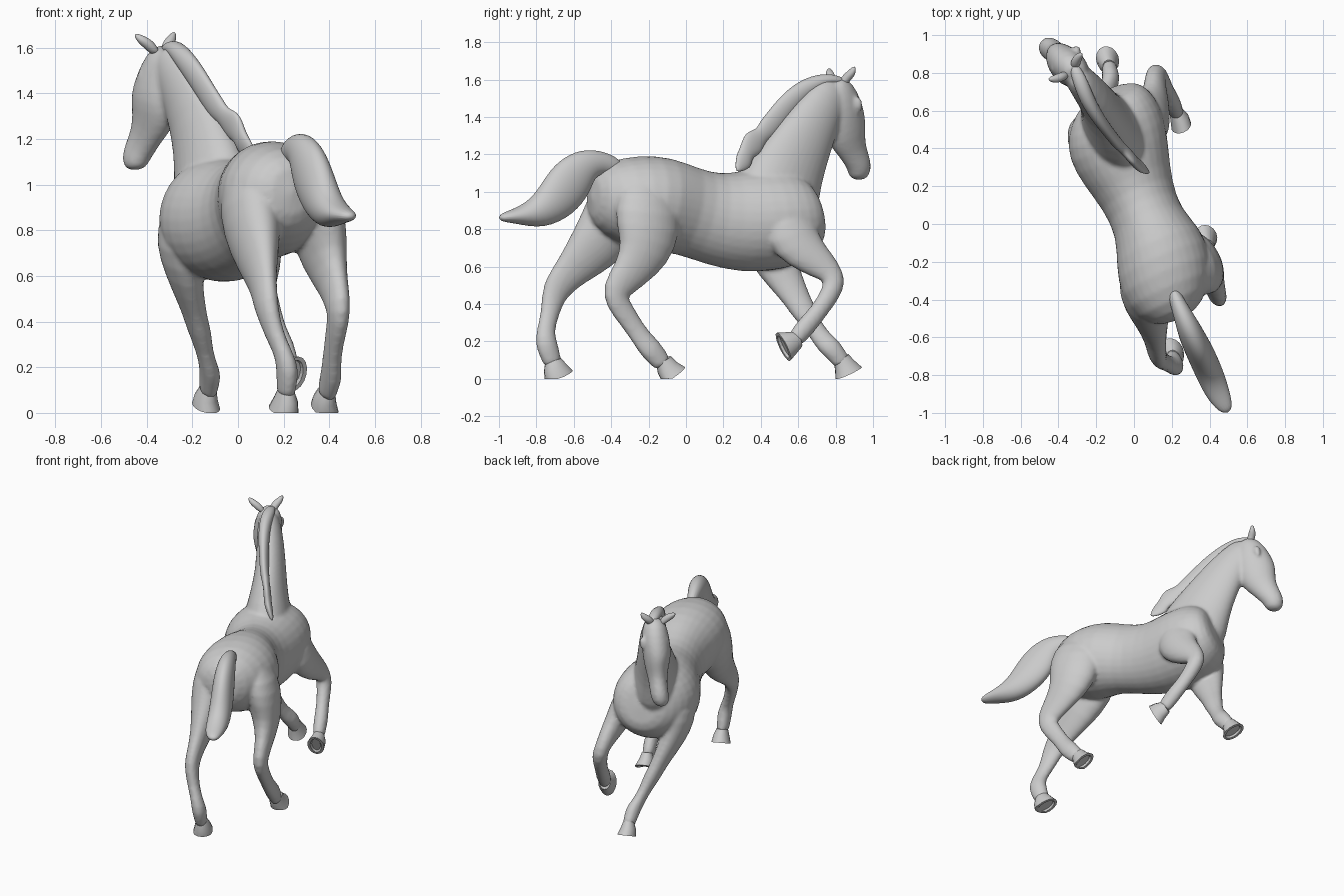
import bpy, bmesh, math
from mathutils import Vector

if "Cube" in bpy.data.objects:
    bpy.data.objects.remove(bpy.data.objects["Cube"], do_unlink=True)

SIDES = 16

# One plain coat colour for the whole animal
coat = bpy.data.materials.new("coat_grey")
coat.use_nodes = True
coat.diffuse_color = (0.6, 0.6, 0.6, 1)
for node in coat.node_tree.nodes:
    if node.type == "BSDF_PRINCIPLED":
        node.inputs["Base Color"].default_value = coat.diffuse_color
        node.inputs["Roughness"].default_value = 0.8


def loft(bm, heading, stations):
    """Closed tube through stations (x, y, z, half width, half depth), in hundredths."""
    angle = math.radians(heading)
    side = Vector((math.cos(angle), math.sin(angle), 0))
    centres = [Vector(station[:3]) / 100 for station in stations]
    rings = []
    for index, station in enumerate(stations):
        before = centres[max(index - 1, 0)]
        after = centres[min(index + 1, len(centres) - 1)]
        depth_axis = side.cross(after - before).normalized()
        half_width, half_depth = station[3] / 100, station[4] / 100
        ring = []
        for step in range(SIDES):
            turn = math.tau * step / SIDES
            offset = side * half_width * math.cos(turn) + depth_axis * half_depth * math.sin(turn)
            ring.append(bm.verts.new(centres[index] + offset))
        rings.append(ring)
    faces = []
    for lower, upper in zip(rings, rings[1:]):
        for step in range(SIDES):
            following = (step + 1) % SIDES
            faces.append(bm.faces.new((lower[step], lower[following], upper[following], upper[step])))
    for face in faces:
        face.smooth = True
    start_cap = bm.faces.new(rings[0])
    end_cap = bm.faces.new(rings[-1])
    return start_cap, end_cap


def finish(bm, name):
    """Turn a bmesh into a named, coloured object."""
    bmesh.ops.recalc_face_normals(bm, faces=bm.faces[:])
    mesh = bpy.data.meshes.new(name)
    bm.to_mesh(mesh)
    bm.free()
    mesh.materials.append(coat)
    thing = bpy.data.objects.new(name, mesh)
    bpy.context.scene.collection.objects.link(thing)
    return thing


def soft_part(name, heading, stations):
    """Separate smooth part with rounded ends."""
    bm = bmesh.new()
    for cap in loft(bm, heading, stations):
        cap.smooth = True
    thing = finish(bm, name)
    rounding = thing.modifiers.new("rounding", "SUBSURF")
    rounding.levels = rounding.render_levels = 2


def hoof(name, heading, stations):
    """Flared hoof with a crisp rim and a recessed sole."""
    bm = bmesh.new()
    sole = loft(bm, heading, stations)[1]
    bmesh.ops.recalc_face_normals(bm, faces=bm.faces[:])
    bmesh.ops.inset_region(bm, faces=[sole], thickness=0.018, depth=0)
    bmesh.ops.inset_region(bm, faces=[sole], thickness=0.008, depth=-0.012)
    for vert in bm.verts:
        vert.co.z = max(vert.co.z, 0)
    finish(bm, name)


body = bmesh.new()

# Torso, rump to chest
loft(body, 24, [
    (24, -51, 97, 9, 11), (21, -43, 97, 21, 20), (17, -28, 95, 27, 25.5),
    (13, -12, 93, 25, 26.5), (8, 0, 90, 19, 24), (2, 15, 85, 20, 25),
    (-4, 30, 84, 25, 28), (-9, 45, 85, 28.5, 28), (-12, 57, 86, 26, 26),
    (-13, 66, 87, 20, 20), (-13, 70, 88, 12, 13)])

# Neck, withers to poll
loft(body, 28, [
    (-9, 45, 89, 18, 25), (-11, 50, 101, 16, 25), (-14, 55, 113, 12.5, 21.5),
    (-18, 63, 127, 10, 17.5), (-24, 71, 142, 9, 14), (-30, 78, 153, 7.5, 11),
    (-32, 81, 157, 5, 7)])

# Head, poll to muzzle
loft(body, 39, [
    (-30, 79, 160, 5, 5), (-32, 81, 155, 8, 9.5), (-34, 83, 146, 9.5, 12.5),
    (-36, 84, 137, 9.5, 14), (-37, 86, 130, 8, 12.5), (-40, 89, 122, 6, 8.5),
    (-43, 92, 116, 6, 7.5), (-45, 93, 111, 6, 7), (-45, 92, 106, 4, 4.5)])

# Brows
for sign in (-1, 1):
    loft(body, 39, [
        (-36 + sign * 6, 87 + sign * 5, 151, 1, 1),
        (-36 + sign * 6, 87 + sign * 5, 147, 2.5, 3),
        (-37 + sign * 6, 88 + sign * 5, 142, 1, 1)])

# Right hind leg, swung under the belly
loft(body, 24, [
    (26, -22, 110, 6, 9), (32, -21, 97, 12, 18), (35, -20, 80, 11.5, 19),
    (38, -22, 67, 9, 15), (42, -30, 56, 5.5, 10), (44, -38, 47, 5, 8.5),
    (44, -37, 41, 4.5, 7), (42, -30, 31, 4, 5.5), (41, -24, 22, 4, 5.5),
    (41, -19, 16, 4.8, 6.5), (39, -14, 10, 4, 5.5), (39, -12, 7, 4, 5)])

# Left hind leg, pushing off behind
loft(body, 24, [
    (5, -32, 110, 6, 9), (4, -34, 98, 12, 18), (6, -40, 82, 12.5, 18),
    (9, -50, 69, 9, 15), (11, -61, 58, 5.5, 10), (12, -68, 50, 5, 8.5),
    (13, -71, 44, 4.5, 7), (16, -73, 34, 4, 5), (20, -75, 26, 4, 5),
    (22, -75, 19, 5, 6.5), (21, -72, 11, 4, 5.5), (21, -71, 7, 4, 5)])

# Left foreleg, reaching forward
loft(body, 20, [
    (-20, 42, 94, 8, 11), (-25, 42, 80, 11.5, 16), (-25, 46, 65, 9, 13),
    (-22, 53, 53, 7, 10), (-19, 59, 43, 5.5, 7.5), (-17, 63, 36, 5.5, 7),
    (-15, 68, 28, 4, 5), (-13, 73, 21, 4.3, 5.5), (-12, 77, 17, 5, 6),
    (-13, 82, 11, 4, 5), (-13, 84, 8, 4, 5)])

# Right foreleg, folded at the knee
loft(body, 24, [
    (3, 48, 98, 8, 9), (7, 53, 84, 11, 16), (10, 59, 72, 9, 14),
    (11, 68, 64, 7, 10), (11, 76, 58, 5.5, 7.5), (12, 80, 52, 5.2, 6.5),
    (14, 77, 45, 4.8, 5.5), (17, 71, 36, 4, 4.8), (20, 65, 29, 4.8, 5.5),
    (22, 60, 23, 4, 5), (23, 58, 20, 4, 4.5)])

# Melt the body masses into one skin
horse = finish(body, "horse_body")
rounding = horse.modifiers.new("rounding", "SUBSURF")
rounding.levels = rounding.render_levels = 1
skin = horse.modifiers.new("skin", "REMESH")
skin.mode = "VOXEL"
skin.voxel_size = 0.012
skin.use_smooth_shade = True
blend = horse.modifiers.new("blend", "SMOOTH")
blend.factor = 0.5
blend.iterations = 4

# Hooves
hoof("hoof_hind_right", 24, [(39, -12, 10, 3.5, 4.5), (38, -10, 6, 5, 6), (38, -7, 2, 6, 8)])
hoof("hoof_hind_left", 24, [(21, -71, 10, 3.5, 4.5), (21, -70, 6, 5, 6.5), (20, -68, 1, 6.3, 8.5)])
hoof("hoof_fore_left", 20, [(-13, 83, 11, 3.5, 4.5), (-14, 85, 7, 5, 6), (-14, 87, 3, 6, 8)])
hoof("hoof_fore_right", 24, [(22, 60, 21, 3.5, 4.5), (24, 56, 19, 5, 6.5), (25, 52, 17, 5.5, 8.5)])

# Mane, a wavy ridge down the crest
soft_part("mane", 26, [
    (-33, 86, 158, 2, 2), (-29, 77, 161, 4, 3), (-25, 66, 157, 4, 5),
    (-19, 56, 149, 3.5, 6), (-13, 48, 139, 3, 6), (-9, 43, 133, 3, 6),
    (-6, 40, 130, 2.5, 4), (-2, 36, 126, 2.5, 8), (1, 32, 121, 2.5, 4),
    (3, 31, 116, 2.5, 6), (8, 27, 111, 1, 1)])

# Tail, a flat streaming lock
soft_part("tail", 27, [
    (20, -34, 112, 3, 4), (24, -44, 116, 4.5, 6), (28, -53, 115, 6, 9),
    (31, -60, 108, 7, 13), (35, -68, 97, 7.5, 13), (40, -79, 88, 7.5, 9),
    (45, -91, 87, 6.5, 4), (50, -100, 86, 3, 2)])

# Ears
soft_part("ear_right", 39, [
    (-31, 83, 156, 2, 2), (-31, 85, 160, 3, 2.5), (-30, 88, 163, 3.5, 2.5), (-28, 90, 167, 0.8, 0.8)])
soft_part("ear_left", 39, [
    (-36, 79, 157, 2, 2), (-38, 78, 160, 3, 2.5), (-41, 77, 163, 3.5, 2.5), (-45, 77, 166, 0.8, 0.8)])
